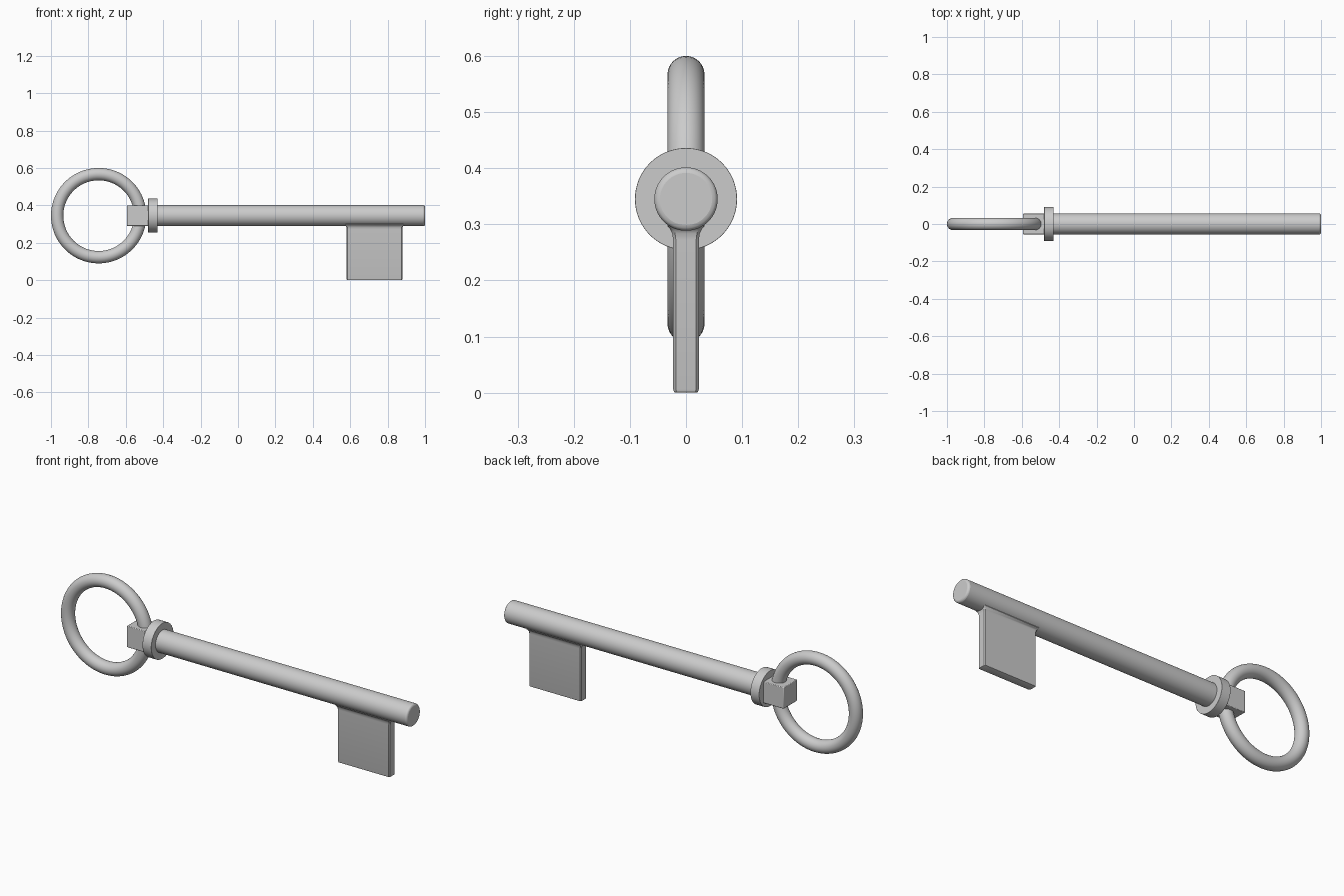
import bpy, bmesh, math

if "Cube" in bpy.data.objects:
    bpy.data.objects.remove(bpy.data.objects["Cube"])

AXIS_Z = 0.345


def finish(obj, name, bevel=0.0, segments=3):
    obj.name = name
    bpy.ops.object.select_all(action='DESELECT')
    obj.select_set(True)
    bpy.context.view_layer.objects.active = obj
    if bevel:
        mod = obj.modifiers.new("edge_rounding", 'BEVEL')
        mod.width = bevel
        mod.segments = segments
        mod.limit_method = 'ANGLE'
        mod.angle_limit = math.radians(40)
    bpy.ops.object.shade_smooth_by_angle(angle=math.radians(35))
    return obj


def rod(name, x0, x1, radius, bevel):
    bpy.ops.mesh.primitive_cylinder_add(
        vertices=64, radius=radius, depth=x1 - x0,
        location=((x0 + x1) / 2, 0, AXIS_Z), rotation=(0, math.pi / 2, 0))
    return finish(bpy.context.object, name, bevel)


# Ring handle
bpy.ops.mesh.primitive_torus_add(
    major_radius=0.222, minor_radius=0.033, major_segments=96, minor_segments=32,
    location=(-0.745, 0, AXIS_Z), rotation=(math.pi / 2, 0, 0))
finish(bpy.context.object, "ring_handle")

# Square block gripping the ring
bpy.ops.mesh.primitive_cube_add(size=1, location=(-0.532, 0, AXIS_Z))
block = bpy.context.object
block.scale = (0.124, 0.11, 0.11)
bpy.ops.object.transform_apply(location=False, rotation=False, scale=True)
finish(block, "ring_block", 0.003, 2)

# Collar and shaft
rod("collar", -0.48, -0.43, 0.091, 0.001)
rod("shaft", -0.45, 1.0, 0.0565, 0.01)

# Bit: stacked chamfered outlines, rounded below and flared into the shaft
layers = [(0.0, -0.004), (0.0015, -0.0015), (0.006, 0.0), (0.272, 0.0),
          (0.284, 0.0015), (0.291, 0.005), (0.297, 0.010), (0.33, 0.010)]
bm = bmesh.new()
rings = []
for z, grow in layers:
    hx, hy, c = 0.149 + grow, 0.023 + grow, 0.005
    outline = [(hx, -hy + c), (hx, hy - c), (hx - c, hy), (-hx + c, hy),
               (-hx, hy - c), (-hx, -hy + c), (-hx + c, -hy), (hx - c, -hy)]
    rings.append([bm.verts.new((0.73 + x, y, z)) for x, y in outline])
for low, high in zip(rings, rings[1:]):
    for i in range(8):
        j = (i + 1) % 8
        bm.faces.new((low[i], low[j], high[j], high[i]))
bm.faces.new(rings[0][::-1])
bm.faces.new(rings[-1])
mesh = bpy.data.meshes.new("bit")
bm.to_mesh(mesh)
bm.free()
bit = bpy.data.objects.new("bit", mesh)
bpy.context.collection.objects.link(bit)
finish(bit, "bit")
